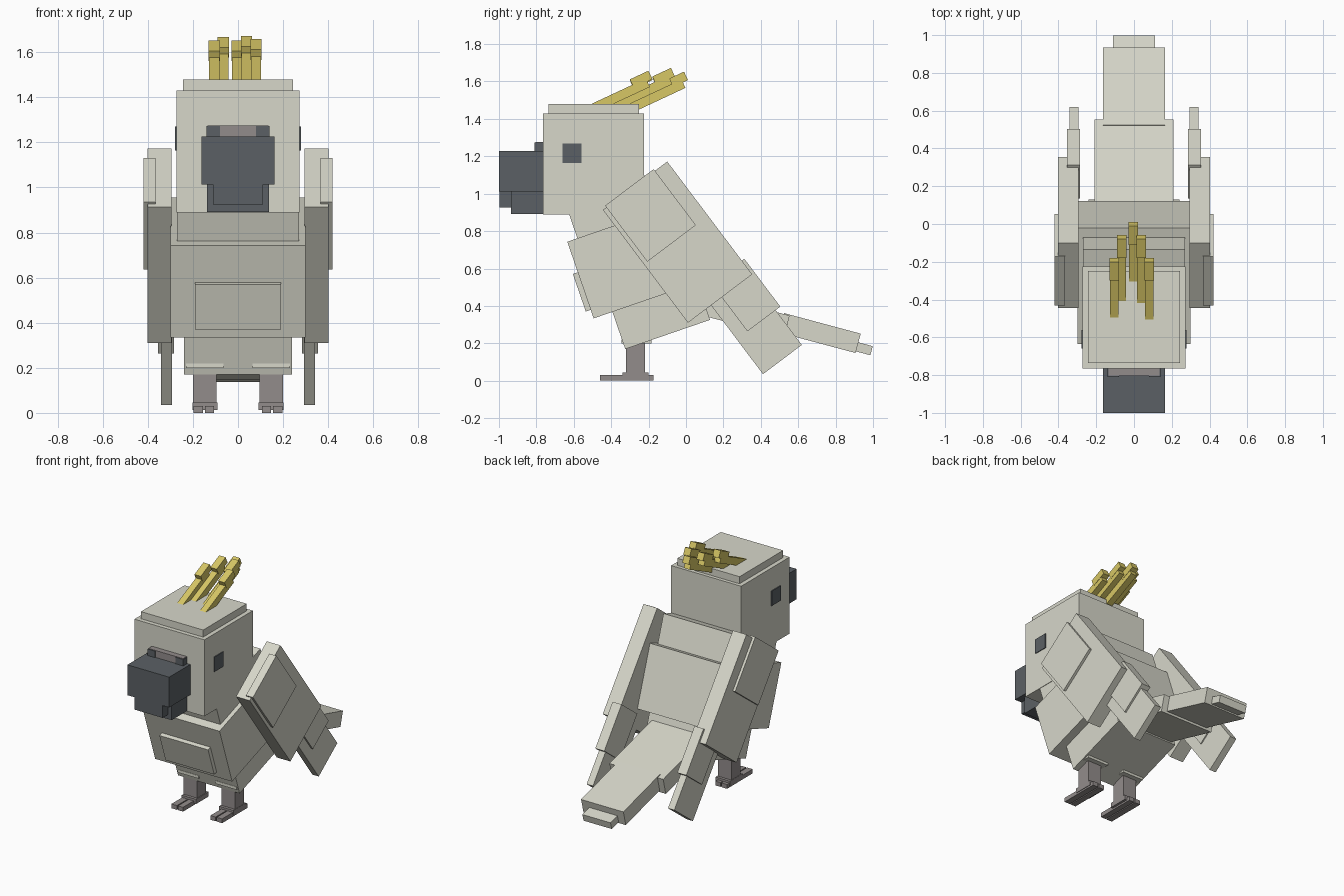
import bpy
from math import radians, sin, cos

cube = bpy.data.objects.get("Cube")
if cube:
    bpy.data.objects.remove(cube, do_unlink=True)


def make_material(name, rgb):
    m = bpy.data.materials.new(name)
    m.use_nodes = True
    color = (*rgb, 1)
    m.diffuse_color = color
    m.node_tree.nodes["Principled BSDF"].inputs["Base Color"].default_value = color
    return m


FEATHER = make_material("pale feather grey", (0.68, 0.68, 0.59))
YELLOW = make_material("crest yellow", (0.68, 0.57, 0.13))
SLATE = make_material("dark slate", (0.105, 0.118, 0.13))
SKIN = make_material("leg grey", (0.29, 0.265, 0.26))


def box(name, mat, center, size, tilt=0, bevel=0):
    """Box of the given size, tilted about the x axis in degrees."""
    bpy.ops.mesh.primitive_cube_add(size=1, location=center,
                                    rotation=(radians(tilt), 0, 0))
    ob = bpy.context.object
    ob.name = name
    ob.scale = size
    bpy.ops.object.transform_apply(location=False, rotation=False, scale=True)
    ob.data.materials.append(mat)
    if bevel:
        mod = ob.modifiers.new("corners", "BEVEL")
        mod.width = bevel
        mod.segments = 2
    return ob


def span(name, mat, x, y, z, bevel=0):
    """Upright box between pairs of limits."""
    limits = (x, y, z)
    return box(name, mat, [(a + b) / 2 for a, b in limits],
               [b - a for a, b in limits], 0, bevel)


def pair(name, mat, x, y, z):
    """Upright box on both sides."""
    span("left_" + name, mat, x, y, z)
    span("right_" + name, mat, (-x[1], -x[0]), y, z)


# Body, leaning back
LEAN = 19
box("chest", FEATHER, (0, -0.257, 0.644), (0.60, 0.65, 0.433), LEAN)
box("belly", FEATHER, (0, -0.155, 0.413), (0.48, 0.48, 0.35), LEAN)
box("neck", FEATHER, (0, -0.355, 0.935), (0.54, 0.54, 0.22), LEAN)
box("breast_plate", FEATHER, (0, -0.542, 0.48), (0.38, 0.06, 0.212), LEAN)

# Tail
box("tail_base", FEATHER, (0, 0.288, 0.357), (0.42, 0.52, 0.117), -14.5)
box("tail", FEATHER, (0, 0.715, 0.255), (0.33, 0.425, 0.107), -15)
box("tail_tip", FEATHER, (0, 0.934, 0.176), (0.22, 0.12, 0.05), -15)

# Head
span("head", FEATHER, (-0.273, 0.273), (-0.765, -0.225), (0.89, 1.43))
span("head_cap", FEATHER, (-0.243, 0.243), (-0.735, -0.25), (1.42, 1.48))

# Beak and the ridge above it
span("upper_beak", SLATE, (-0.163, 0.163), (-1.0, -0.76), (1.013, 1.227))
span("beak_hook", SLATE, (-0.11, 0.11), (-0.998, -0.90), (0.925, 1.02))
span("lower_beak", SLATE, (-0.137, 0.137), (-0.935, -0.76), (0.892, 1.02))
span("beak_ridge", SKIN, (-0.136, 0.136), (-0.805, -0.76), (1.22, 1.276))
pair("nostril", SLATE, (0.08, 0.139), (-0.81, -0.762), (1.22, 1.273))

for side, s in (("left", 1), ("right", -1)):
    # Eyes
    box(side + "_eye", SLATE, (s * 0.274, -0.61, 1.217), (0.009, 0.10, 0.105))
    # Wings: main plate, covert plate and two flight feathers
    for part, x0, x1, y, z, length, width in (
            ("wing", 0.295, 0.402, -0.045, 0.741, 0.755, 0.43),
            ("wing_covert", 0.365, 0.42, -0.19, 0.884, 0.375, 0.325),
            ("inner_feather", 0.285, 0.355, 0.32, 0.458, 0.32, 0.22),
            ("long_feather", 0.293, 0.342, 0.365, 0.313, 0.50, 0.26)):
        box(f"{side}_{part}", FEATHER, (s * (x0 + x1) / 2, y, z),
            (x1 - x0, length, width), -53)

# Legs and feet
pair("thigh_plate", FEATHER, (0.065, 0.23), (-0.345, -0.185), (0.20, 0.22))
pair("leg", SKIN, (0.095, 0.2), (-0.32, -0.22), (0.02, 0.25))
pair("foot", SKIN, (0.09, 0.202), (-0.34, -0.2), (0.012, 0.045))
for toe, x0, x1 in (("inner", 0.107, 0.147), ("outer", 0.155, 0.198)):
    pair(toe + "_toe", SKIN, (x0, x1), (-0.46, -0.175), (0.0, 0.03))

# Crest feathers, each a bar with a raised tip block
RISE = 25
c, s = cos(radians(RISE)), sin(radians(RISE))
crest = ((-0.105, -0.19, 1.63), (-0.065, -0.07, 1.645), (-0.003, 0.0, 1.63),
         (0.038, -0.07, 1.65), (0.08, -0.19, 1.635))
for i, (x, y, z) in enumerate(crest, 1):
    def along(back, down):
        return (x, y - back * c + down * s, z - back * s - down * c)
    box(f"crest_tip_{i}", YELLOW, along(0.055, 0), (0.05, 0.11, 0.05), RISE)
    box(f"crest_feather_{i}", YELLOW, along(0.21, 0.032), (0.046, 0.36, 0.05), RISE)
